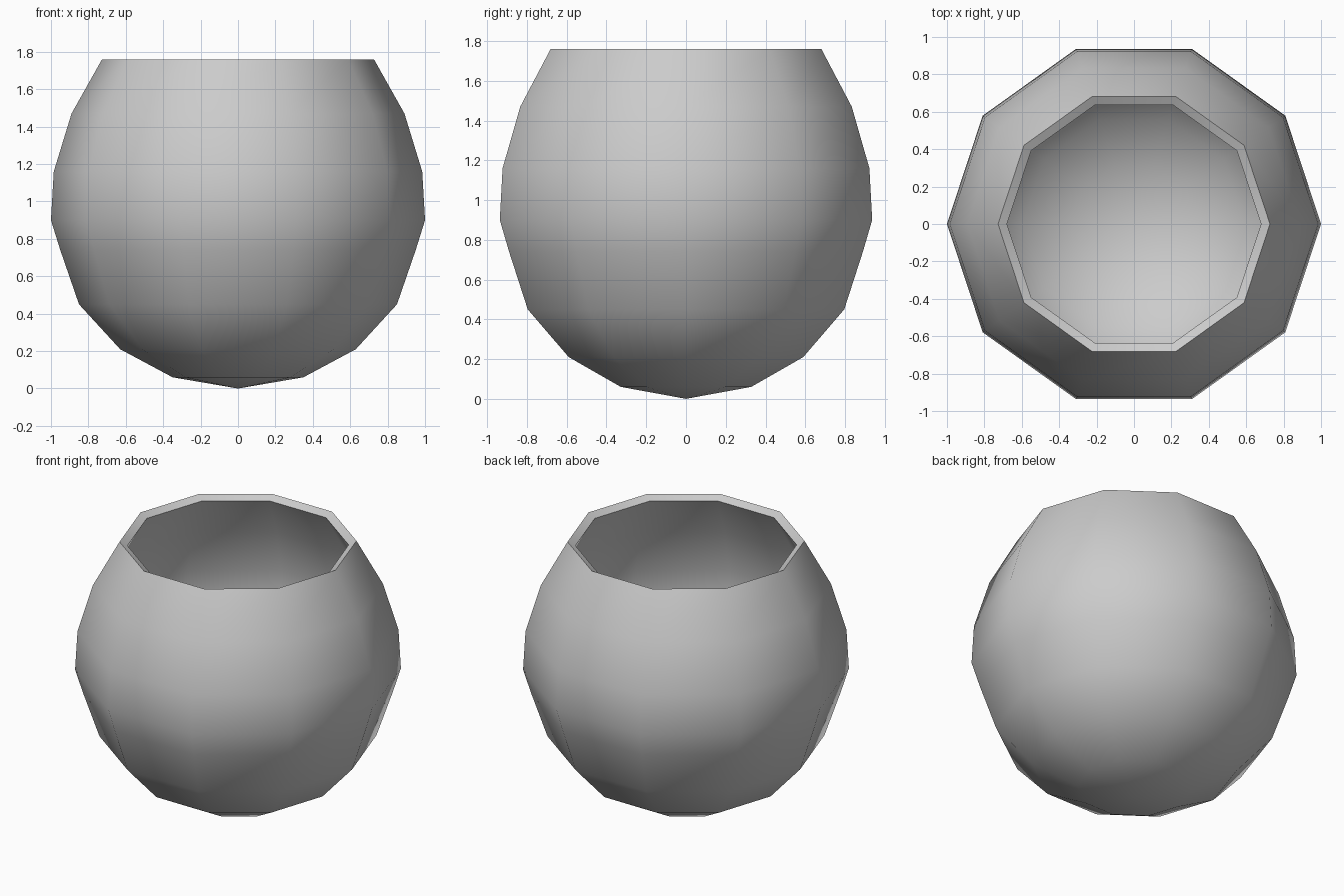
import bpy, bmesh, math

if "Cube" in bpy.data.objects:
    bpy.data.objects.remove(bpy.data.objects["Cube"])

SIDES = 10
Y_SCALE = 0.985  # bowl is very slightly narrower in depth
# outer profile (radius, height), from base to rim
PROFILE = [(0.35, 0.06), (0.63, 0.21), (0.85, 0.45), (0.95, 0.74),
           (1.0, 0.90), (0.985, 1.16), (0.89, 1.47), (0.727, 1.76)]

# outer shell
bm = bmesh.new()
tip = bm.verts.new((0, 0, 0))
rings = []
for r, z in PROFILE:
    rings.append([bm.verts.new((r * math.cos(math.tau * i / SIDES),
                                r * math.sin(math.tau * i / SIDES) * Y_SCALE, z))
                  for i in range(SIDES)])
for i in range(SIDES):
    j = (i + 1) % SIDES
    bm.faces.new((tip, rings[0][j], rings[0][i]))
    for a, b in zip(rings, rings[1:]):
        bm.faces.new((a[i], a[j], b[j], b[i]))
mesh = bpy.data.meshes.new("bowl")
bm.to_mesh(mesh)
bm.free()
bowl = bpy.data.objects.new("bowl", mesh)
bpy.context.collection.objects.link(bowl)

# wall thickness, inwards, with a rim square to the wall
wall = bowl.modifiers.new("wall", 'SOLIDIFY')
wall.thickness = 0.055
wall.offset = -1
bpy.context.view_layer.objects.active = bowl
bowl.select_set(True)
bpy.ops.object.modifier_apply(modifier="wall")
bpy.ops.object.shade_smooth_by_angle(angle=math.radians(50))
